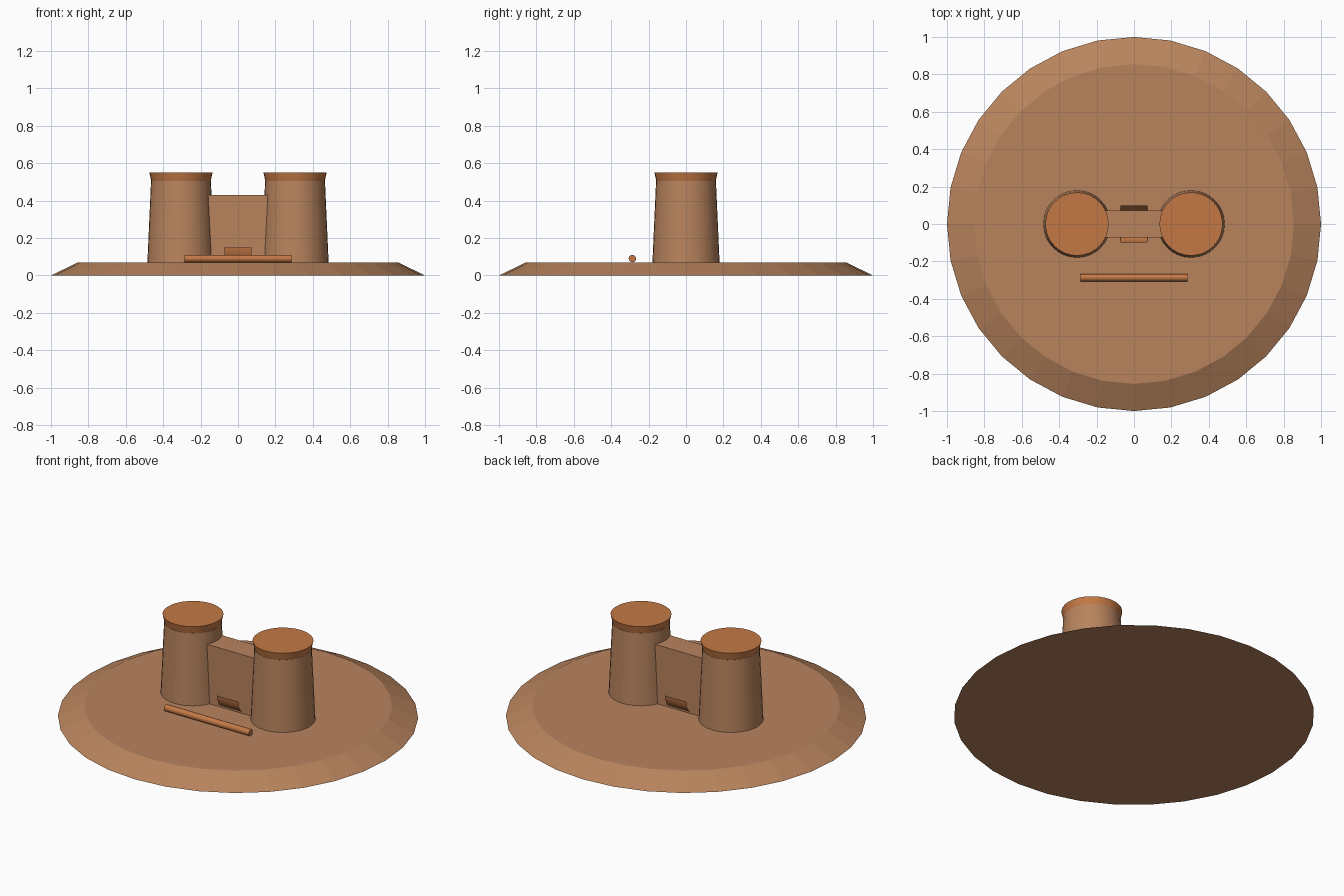
import bpy, bmesh, math

if "Cube" in bpy.data.objects:
    bpy.data.objects.remove(bpy.data.objects["Cube"])


def material(name, rgb):
    m = bpy.data.materials.new(name)
    m.diffuse_color = (*rgb, 1)
    m.use_nodes = True
    m.node_tree.nodes["Principled BSDF"].inputs["Base Color"].default_value = m.diffuse_color
    return m


clay = material("clay", (0.48, 0.23, 0.11))
copper = material("copper", (0.55, 0.19, 0.06))


def finish(name, bm, mat, smooth=None):
    bmesh.ops.recalc_face_normals(bm, faces=bm.faces)
    me = bpy.data.meshes.new(name)
    bm.to_mesh(me)
    bm.free()
    ob = bpy.data.objects.new(name, me)
    bpy.context.collection.objects.link(ob)
    me.materials.append(mat)
    if smooth:
        bpy.ops.object.select_all(action='DESELECT')
        ob.select_set(True)
        bpy.context.view_layer.objects.active = ob
        bpy.ops.object.shade_smooth_by_angle(angle=math.radians(smooth))
    return ob


def lathe(name, profile, n, mat, smooth=None):
    """Closed round solid from (radius, z) rings."""
    bm = bmesh.new()
    rings = [[bm.verts.new((r * math.cos(math.tau * i / n),
                            r * math.sin(math.tau * i / n), z))
              for i in range(n)] for r, z in profile]
    for a, b in zip(rings, rings[1:]):
        for i in range(n):
            j = (i + 1) % n
            bm.faces.new((a[i], a[j], b[j], b[i]))
    bm.faces.new(rings[0])
    bm.faces.new(rings[-1])
    return finish(name, bm, mat, smooth)


# Low mound with bevelled rim
lathe("base_mound", [(1, 0), (0.855, 0.07)], 32, clay)

# Twin tapered towers with flared caps
for side, s in (("left", -1), ("right", 1)):
    body = lathe(side + "_tower", [(0.18, 0.06), (0.16, 0.505)], 32, clay, 30)
    cap = lathe(side + "_tower_cap", [(0.159, 0.505), (0.169, 0.55)], 32, copper, 30)
    body.location.x = cap.location.x = 0.305 * s

# Wall joining the towers
bm = bmesh.new()
bmesh.ops.create_cube(bm, size=1)
bmesh.ops.scale(bm, vec=(0.36, 0.145, 0.37), verts=bm.verts)
bmesh.ops.translate(bm, vec=(0, 0, 0.245), verts=bm.verts)
finish("curtain_wall", bm, clay)

# Open half-round trough passing through the wall
bm = bmesh.new()
rows = []
for i in range(13):
    a = math.pi + math.pi * i / 12
    y, z = 0.1 * math.cos(a), 0.15 + 0.1 * math.sin(a)
    rows.append([bm.verts.new((x, y, z)) for x in (-0.073, 0.073)])
for a, b in zip(rows, rows[1:]):
    bm.faces.new((a[0], a[1], b[1], b[0]))
finish("gate_trough", bm, copper, 30)

# Rod lying in front
rod = lathe("front_rod", [(0.02, -0.287), (0.02, 0.287)], 12, copper, 35)
rod.rotation_euler.y = math.pi / 2
rod.location = (0, -0.287, 0.09)
